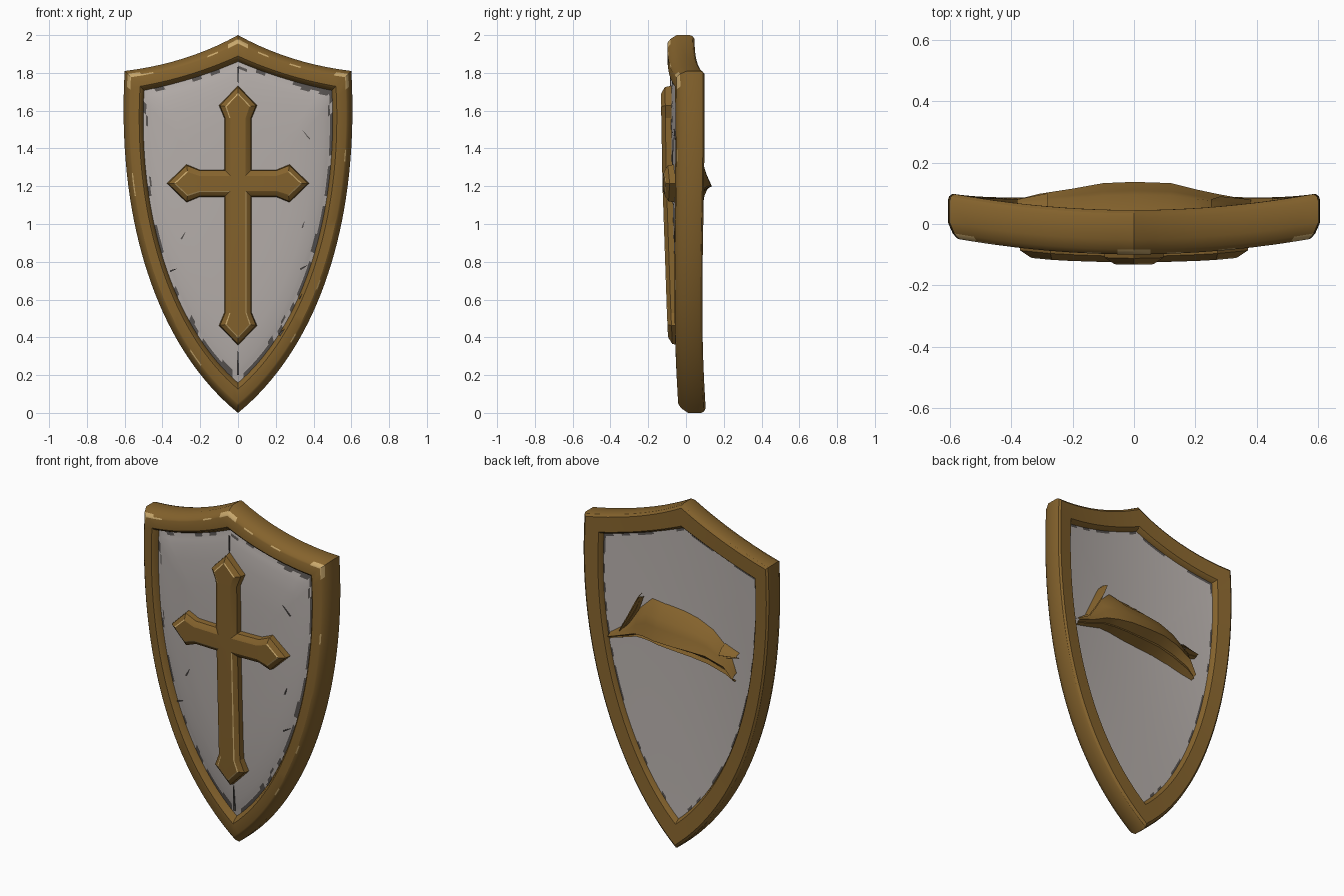
import bpy, bmesh, math, random
from mathutils import Vector

if "Cube" in bpy.data.objects:
    bpy.data.objects.remove(bpy.data.objects["Cube"])

random.seed(4)


def material(name, rgb):
    m = bpy.data.materials.new(name)
    m.diffuse_color = (*rgb, 1)
    m.use_nodes = True
    m.node_tree.nodes["Principled BSDF"].inputs["Base Color"].default_value = m.diffuse_color
    return m


GOLD = material("aged gold", (0.235, 0.125, 0.026))
WORN = material("worn bright gold", (0.58, 0.39, 0.15))
STEEL = material("pale steel", (0.47, 0.43, 0.41))
DARK = material("dark grime", (0.10, 0.09, 0.085))


def bow(x, z):
    """Depth of the curved shield's middle surface."""
    w = 1 - 1.1 * (1 - z / 2) ** 2
    return 0.03 - 0.055 * (1 - (x / 0.6) ** 2) * w


def bezier(pts, n):
    """n points along a Bezier curve, last one left out."""
    out = []
    for i in range(n):
        p = [Vector(q) for q in pts]
        while len(p) > 1:
            p = [a.lerp(b, i / n) for a, b in zip(p, p[1:])]
        out.append(p[0])
    return out


def outline(top, side):
    """Closed mirrored outline from the right half's two curves."""
    half = bezier(top, 10) + bezier(side, 34) + [Vector(side[-1])]
    return half + [Vector((-p.x, p.y)) for p in reversed(half[1:-1])]


def finish(bm, name, mats, angle=30):
    bmesh.ops.recalc_face_normals(bm, faces=bm.faces)
    me = bpy.data.meshes.new(name)
    bm.to_mesh(me)
    bm.free()
    ob = bpy.data.objects.new(name, me)
    bpy.context.collection.objects.link(ob)
    for m in mats:
        me.materials.append(m)
    bpy.ops.object.select_all(action='DESELECT')
    ob.select_set(True)
    bpy.context.view_layer.objects.active = ob
    bpy.ops.object.shade_smooth_by_angle(angle=math.radians(angle))
    return ob


def bridge(bm, a, b, closed=True):
    n = len(a)
    return [bm.faces.new((a[i], a[(i + 1) % n], b[(i + 1) % n], b[i]))
            for i in range(n if closed else n - 1)]


OUTER = outline([(0, 2.0), (0.27, 1.85), (0.6, 1.81)],
                [(0.6, 1.81), (0.645, 1.02), (0.43, 0.35), (0, 0)])
INNER = outline([(0, 1.85), (0.24, 1.75), (0.49, 1.70)],
                [(0.49, 1.70), (0.525, 1.05), (0.335, 0.46), (0, 0.17)])

# rim: bevelled section (inward fraction, depth) swept round the outline
SECTION = [(0.0, -0.025), (0.14, -0.058), (0.24, -0.070), (0.30, -0.074),
           (0.74, -0.074), (0.82, -0.066), (1.0, -0.02), (1.02, 0.03),
           (0.90, 0.062), (0.84, 0.07), (0.14, 0.07), (0.04, 0.06), (0, 0.045)]
bm = bmesh.new()
rings = []
for t, d in SECTION:
    ring = []
    for a, b in zip(OUTER, INNER):
        p = a.lerp(b, t)
        ring.append(bm.verts.new((p.x, bow(p.x, p.y) + d, p.y)))
    rings.append(ring)
for k in range(len(rings)):
    for f in bridge(bm, rings[k], rings[(k + 1) % len(rings)]):
        c = f.calc_center_median()
        corner = min(math.hypot(c.x, c.z - 1.97), math.hypot(abs(c.x) - 0.59, c.z - 1.8))
        # bright wear on the narrow edge bevels
        if k == 2 and (corner < 0.07 or random.random() < 0.12):
            f.material_index = 1
        elif k in (1, 9) and corner < 0.05:
            f.material_index = 1
finish(bm, "rim", [GOLD, WORN])

# panel: domed front and back sheets with grime at the edge
bm = bmesh.new()
for front in (True, False):
    prev = None
    for s in (1.02, 0.985, 0.965, 0.92, 0.8, 0.6, 0.4, 0.2):
        ring = []
        for p in INNER:
            x, z = p.x * s, 1.1 + (p.y - 1.1) * s
            d = -0.036 - 0.022 * max(0, 1 - s ** 8) if front else 0.043
            ring.append(bm.verts.new((x, bow(x, z) + d, z)))
        if prev:
            for f in bridge(bm, prev, ring):
                if s > 0.98 and random.random() < 0.5:
                    f.material_index = 1
                elif front and 0.95 < s < 0.98 and random.random() < 0.12:
                    f.material_index = 1
        prev = ring
    mid = bm.verts.new((0, bow(0, 1.1) + (-0.058 if front else 0.043), 1.1))
    for i in range(len(prev)):
        bm.faces.new((prev[i], prev[(i + 1) % len(prev)], mid))
    if front:
        bmesh.ops.recalc_face_normals(bm, faces=bm.faces)
finish(bm, "panel", [STEEL, DARK])

# cracks: thin dark slivers (x, z, length, angle in degrees, half width)
CRACKS = [(-0.33, 0.58, 0.10, 110, 0.008), (0.33, 0.60, 0.10, 60, 0.008),
          (-0.30, 0.92, 0.05, 60, 0.004), (0.33, 0.76, 0.05, 30, 0.004),
          (0.34, 0.98, 0.04, 70, 0.004), (-0.36, 0.75, 0.04, 20, 0.004),
          (0.22, 0.41, 0.06, 50, 0.007), (0.38, 1.45, 0.07, 130, 0.003),
          (0, 0.20, 0.15, 90, 0.006), (0, 1.83, 0.11, -90, 0.004)]
bm = bmesh.new()
for x, z, length, ang, w in CRACKS:
    u = Vector((math.cos(math.radians(ang)), math.sin(math.radians(ang))))
    v = Vector((-u.y, u.x)) * w
    o = Vector((x, z))
    pts = [o - v, o + u * length * 0.4 - v * 0.7, o + u * length, o + u * length * 0.3 + v, o + v]
    bot = [bm.verts.new((p.x, bow(p.x, p.y) - 0.054, p.y)) for p in pts]
    top = [bm.verts.new((p.x, bow(p.x, p.y) - 0.060, p.y)) for p in pts]
    bridge(bm, bot, top)
    bm.faces.new(top)
    bm.faces.new(bot)
finish(bm, "panel_cracks", [DARK])


# cross: four flared arms, each the same tip shape on a different length
CZ, HW = 1.215, 0.068


def cross_outline(inset):
    k = inset
    pts = []
    for ang, length in ((90, 0.51), (0, 0.37), (-90, 0.85), (180, 0.37)):
        u = Vector((math.cos(math.radians(ang)), math.sin(math.radians(ang))))
        r = Vector((u.y, -u.x))
        c = Vector((0, CZ))
        arm = [(length - 0.165, -HW + k), (length - 0.098 - k * 0.2, -0.095 + k * 1.25),
               (length - k * 1.4, 0),
               (length - 0.098 - k * 0.2, 0.095 - k * 1.25), (length - 0.165, HW - k),
               (HW - k, HW - k)]
        pts += [c + u * a + r * b for a, b in arm]
    return pts


bm = bmesh.new()
rings = []
for inset, d in ((-0.006, -0.045), (0.0, -0.088), (0.022, -0.106), (0.028, -0.109)):
    rings.append([bm.verts.new((p.x, bow(p.x, p.y) + d, p.y)) for p in cross_outline(inset)])
for k in range(3):
    for i, f in enumerate(bridge(bm, rings[k], rings[k + 1])):
        # worn edges round the flared tips
        if k == 2 and (i % 6 in (1, 2) or random.random() < 0.25):
            f.material_index = 1
r = rings[-1]
for a in range(4):
    q = r[a * 6:a * 6 + 6]
    bm.faces.new((q[0], q[1], q[2], q[3], q[4]))
    bm.faces.new((r[a * 6 - 1], q[0], q[4], q[5]))
bm.faces.new([r[a * 6 + 5] for a in range(4)])
finish(bm, "cross", [GOLD, WORN], 20)


def fold(bm, stations):
    """Creased cloth strip: (x, low z, ridge z, high z, peak depth)."""
    prev = None
    for x, lo, mid, hi, peak in stations:
        row = []
        for z, h in ((lo, -0.1), (lo + (mid - lo) * 0.35, 0.6), (lo + (mid - lo) * 0.6, 0.5),
                     (mid, 1.0), (mid + (hi - mid) * 0.35, 0.74),
                     (mid + (hi - mid) * 0.6, 0.62), (hi, -0.1)):
            y0 = bow(x, z) + 0.043
            row.append(bm.verts.new((x, y0 + (peak - y0) * h, z)))
        if prev:
            bridge(bm, prev, row, False)
        prev = row


# grip: folded strap across the back with torn ends
bm = bmesh.new()
fold(bm, [(-0.36, 1.06, 1.08, 1.11, 0.085), (-0.31, 1.07, 1.15, 1.23, 0.098),
          (-0.20, 1.10, 1.19, 1.32, 0.115), (-0.10, 1.12, 1.20, 1.36, 0.133),
          (0.0, 1.13, 1.20, 1.38, 0.137), (0.12, 1.14, 1.20, 1.39, 0.133),
          (0.20, 1.15, 1.20, 1.40, 0.113), (0.27, 1.15, 1.19, 1.33, 0.098),
          (0.34, 1.13, 1.16, 1.22, 0.085), (0.45, 1.10, 1.12, 1.14, 0.085)])
fold(bm, [(-0.28, 1.17, 1.21, 1.26, 0.10), (-0.38, 1.20, 1.215, 1.23, 0.08)])
fold(bm, [(0.25, 1.39, 1.405, 1.42, 0.08), (0.28, 1.30, 1.34, 1.39, 0.09),
          (0.33, 1.22, 1.25, 1.29, 0.085), (0.38, 1.15, 1.17, 1.19, 0.08)])
finish(bm, "grip_strap", [GOLD], 40)
